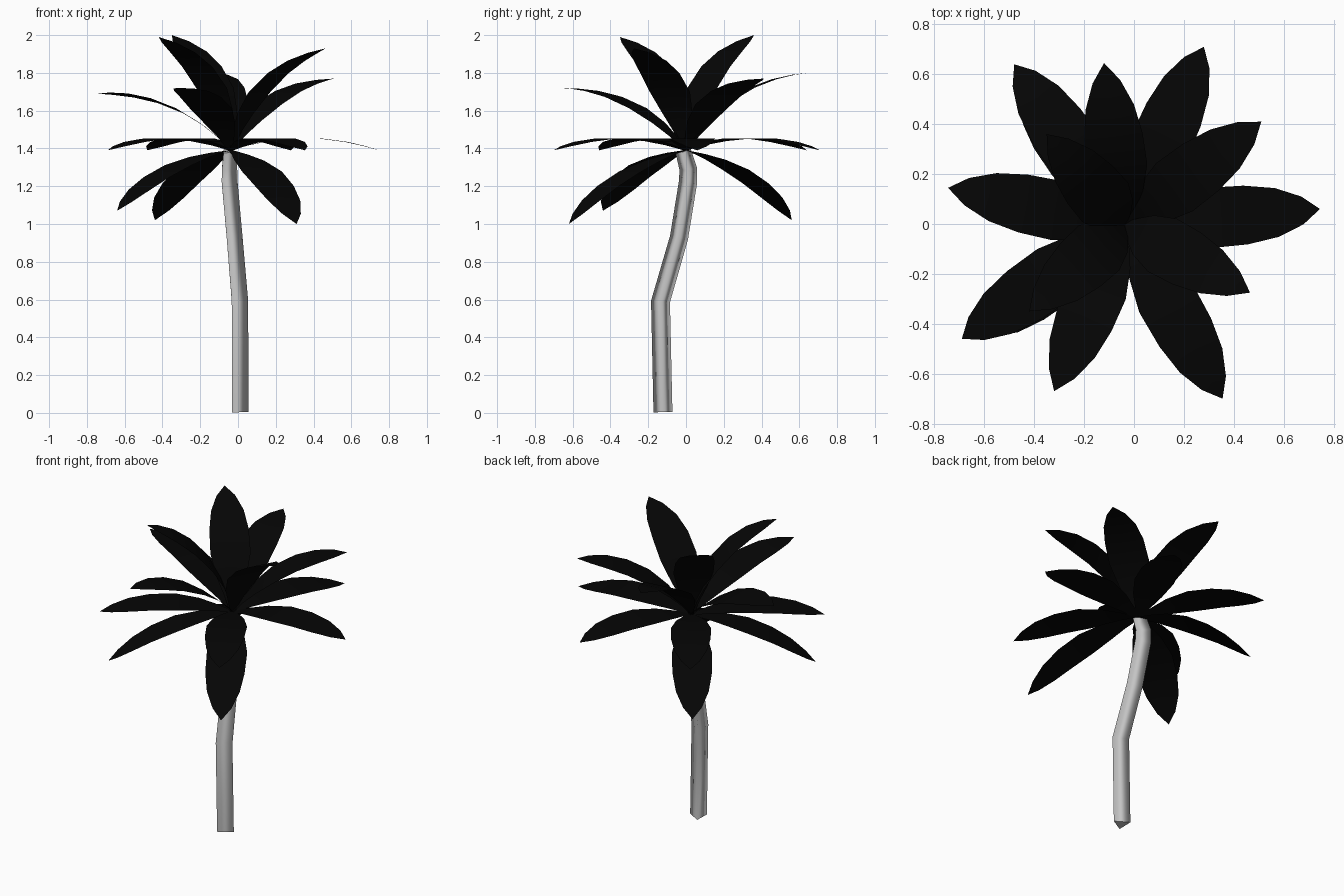
import bpy, bmesh, math
from mathutils import Vector

old = bpy.data.objects.get("Cube")
if old:
    bpy.data.objects.remove(old, do_unlink=True)


def make_material(name, value, rough):
    m = bpy.data.materials.new(name)
    m.use_nodes = True
    col = (value, value, value, 1)
    m.diffuse_color = col
    b = m.node_tree.nodes["Principled BSDF"]
    b.inputs["Base Color"].default_value = col
    b.inputs["Roughness"].default_value = rough
    return m


trunk_grey = make_material("trunk grey", 0.55, 0.8)
leaf_black = make_material("leaf black", 0.0016, 0.9)


def finish(name, bm, mat, angle):
    me = bpy.data.meshes.new(name)
    bm.to_mesh(me)
    bm.free()
    me.materials.append(mat)
    ob = bpy.data.objects.new(name, me)
    bpy.context.collection.objects.link(ob)
    bpy.ops.object.select_all(action="DESELECT")
    ob.select_set(True)
    bpy.context.view_layer.objects.active = ob
    bpy.ops.object.shade_smooth_by_angle(angle=math.radians(angle))
    return ob


# Bent three-sided trunk: rings swept along a crooked path, (x, y, z, radius)
PATH = [(-0.003, -0.122, 0.004, 0.058), (-0.004, -0.135, 0.59, 0.058),
        (-0.032, -0.037, 0.93, 0.056), (-0.058, 0.010, 1.22, 0.056),
        (-0.058, 0.012, 1.29, 0.054), (-0.052, -0.015, 1.385, 0.048)]
SIDES = 3
bm = bmesh.new()
rings = []
pts = [Vector(p[:3]) for p in PATH]
for i, p in enumerate(pts):
    t = (pts[min(i + 1, len(pts) - 1)] - pts[max(i - 1, 0)]).normalized()
    u = Vector((0, 1, 0)).cross(t).normalized()
    v = t.cross(u)
    r = PATH[i][3]
    rings.append([bm.verts.new(p + r * (math.cos(a) * u + math.sin(a) * v))
                  for a in (math.tau * k / SIDES for k in range(SIDES))])
for a, b in zip(rings, rings[1:]):
    for k in range(SIDES):
        n = (k + 1) % SIDES
        bm.faces.new((a[k], a[n], b[n], b[k]))
caps = [bm.faces.new(rings[0][::-1]), bm.faces.new(rings[-1])]
# Keep the end caps crisp while the sides shade smoothly
bmesh.ops.split_edges(bm, edges=[e for f in caps for e in f.edges])
finish("trunk", bm, trunk_grey, 150)

# Leaves: one arched blade, swept from the crown to each tip
CROWN = Vector((-0.038, -0.003, 1.39))
BLADE = [(0, 0.015), (0.12, 0.05), (0.25, 0.09), (0.43, 0.121),
         (0.62, 0.118), (0.78, 0.098), (0.91, 0.056)]  # (position, half width)
# Tip position, with an optional sideways roll
TIPS = {
    "lower_leaf": [(-0.44, 0.56, 1.02), (-0.64, -0.44, 1.07), (0.31, -0.62, 1.0)],
    "middle_leaf": [(0.745, 0.06, 1.39), (0.28, 0.71, 1.39), (-0.48, 0.64, 1.39),
                    (-0.69, -0.46, 1.39), (0.355, -0.70, 1.39)],
    "upper_leaf": [(-0.745, 0.145, 1.69, 0.12), (0.51, 0.41, 1.77),
                   (-0.32, -0.67, 1.72), (-0.12, 0.645, 1.80)],
    "crown_leaf": [(0.465, -0.275, 1.93), (-0.35, 0.36, 2.0), (-0.42, -0.35, 1.99)],
}


def make_leaf(name, x, y, z, roll=0.0):
    tip = Vector((x, y, z))
    chord = tip - CROWN
    level = Vector((-chord.y, chord.x, 0)).normalized()
    up = chord.cross(level).normalized()
    side = level * math.cos(roll) + up * math.sin(roll)
    bulge = 0.065 + 0.08 * max(0, chord.z)
    bm = bmesh.new()
    rows = []
    for t, w in BLADE:
        c = CROWN + chord * t + up * (bulge * 4 * t * (1 - t))
        rows.append([bm.verts.new(c + side * (w * s)) for s in (-1, 0, 1)])
    for a, b in zip(rows, rows[1:]):
        for k in (0, 1):
            bm.faces.new((a[k], b[k], b[k + 1], a[k + 1]))
    end = bm.verts.new(tip)
    for k in (0, 1):
        bm.faces.new((rows[-1][k], end, rows[-1][k + 1]))
    finish(name, bm, leaf_black, 40)


for group, tips in TIPS.items():
    for n, tip in enumerate(tips, 1):
        make_leaf(f"{group}_{n}", *tip)
